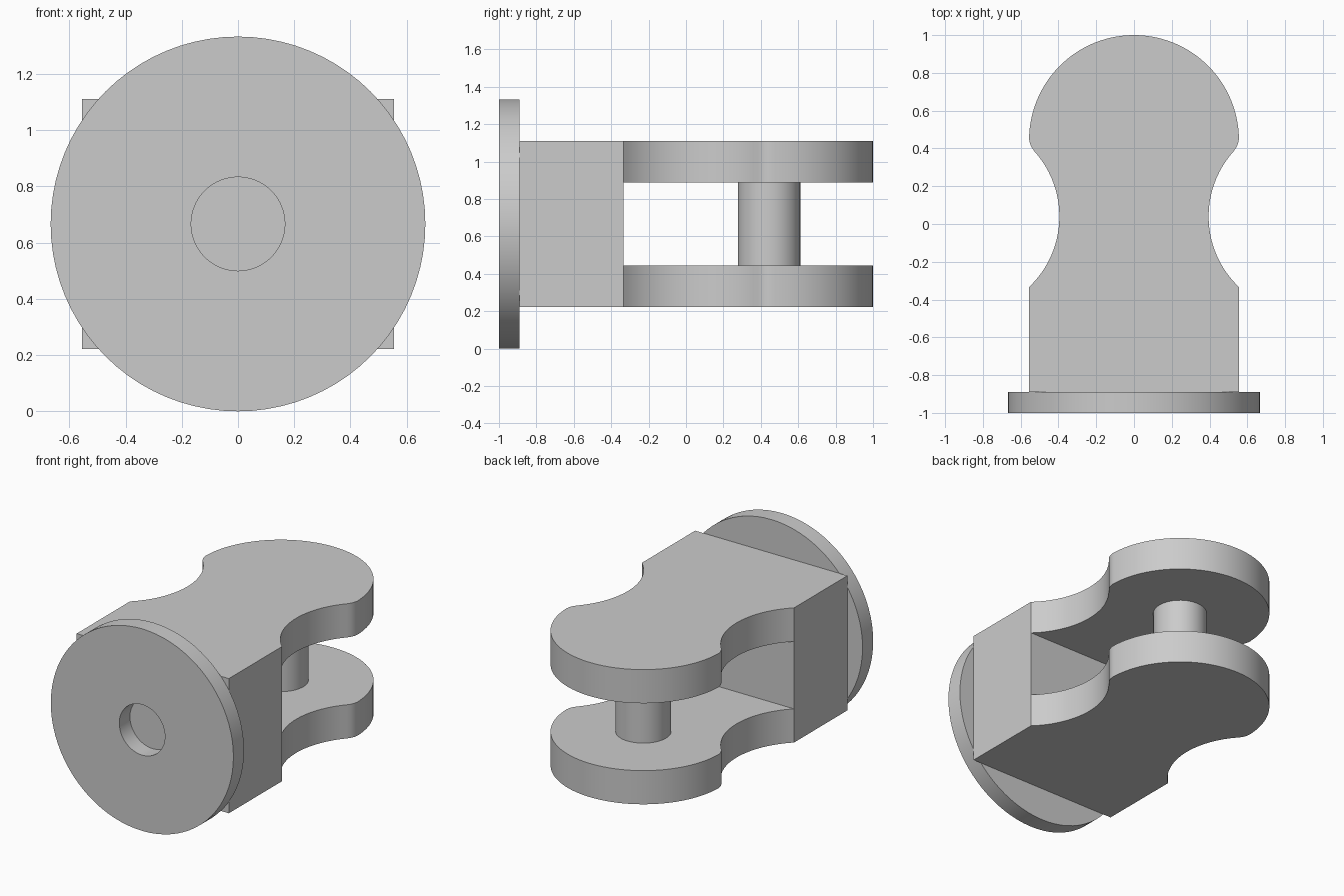
import bpy, bmesh
from math import sin, cos, pi, atan2, hypot
from mathutils import Matrix

cube = bpy.data.objects.get("Cube")
if cube:
    bpy.data.objects.remove(cube, do_unlink=True)

grey = bpy.data.materials.new("light_grey")
grey.use_nodes = True
colour = (0.6, 0.6, 0.6, 1)
grey.diffuse_color = colour
grey.node_tree.nodes["Principled BSDF"].inputs["Base Color"].default_value = colour

# Shared dimensions
U = 1 / 9
MID_Z = 6 * U
FLANGE_Y, SHOULDER_Y, HEAD_Y = -8 * U, -3 * U, 4 * U
HALF_W, HALF_H, SLOT_H = 5 * U, 4 * U, 2 * U


def add_object(name, bm):
    bmesh.ops.recalc_face_normals(bm, faces=bm.faces)
    mesh = bpy.data.meshes.new(name)
    bm.to_mesh(mesh)
    bm.free()
    mesh.materials.append(grey)
    obj = bpy.data.objects.new(name, mesh)
    bpy.context.collection.objects.link(obj)
    return obj


def smooth(obj):
    bpy.ops.object.select_all(action='DESELECT')
    obj.select_set(True)
    bpy.context.view_layer.objects.active = obj
    bpy.ops.object.shade_smooth_by_angle(angle=pi / 6)


def arc(cx, cy, r, start, end, steps):
    angles = [start + (end - start) * i / steps for i in range(steps + 1)]
    return [(cx + r * cos(a), cy + r * sin(a)) for a in angles]


def extrude_outline(points, low, high):
    bm = bmesh.new()
    face = bm.faces.new([bm.verts.new((x, y, low)) for x, y in points])
    new = bmesh.ops.extrude_face_region(bm, geom=[face])["geom"]
    bmesh.ops.translate(bm, vec=(0, 0, high - low),
                        verts=[v for v in new if isinstance(v, bmesh.types.BMVert)])
    return bm


def box(name, x0, x1, y0, y1, z0, z1):
    return add_object(name, extrude_outline([(x0, y0), (x1, y0), (x1, y1), (x0, y1)], z0, z1))


# Half outline of the fork: shoulder, concave waist, small fillet, round head
waist_x, waist_y, waist_r = 0.91, 0.04, 0.515
fillet_x, fillet_y, fillet_r = HALF_W - U, 0.46, U
to_waist = atan2(waist_y - fillet_y, waist_x - fillet_x)
half = [(HALF_W, FLANGE_Y), (HALF_W, SHOULDER_Y)]
half += arc(waist_x, waist_y, waist_r,
            pi + atan2(waist_y - SHOULDER_Y, waist_x - HALF_W), pi + to_waist, 24)[1:]
half += arc(fillet_x, fillet_y, fillet_r, to_waist, 0, 8)[1:]
half += arc(0, HEAD_Y, HALF_W, 0.06, pi / 2, 28)
outline = half + [(-x, y) for x, y in reversed(half[:-1])]

# Fork body: full-height outline with a slot cut between the two arms
body = add_object("fork_body", extrude_outline(outline, MID_Z - HALF_H, MID_Z + HALF_H))
cutter = box("slot_cutter", -1, 1, SHOULDER_Y, 1.5, MID_Z - SLOT_H, MID_Z + SLOT_H)
cutter.hide_render = True
cut = body.modifiers.new("slot", 'BOOLEAN')
cut.operation, cut.solver, cut.object = 'DIFFERENCE', 'EXACT', cutter
bpy.context.view_layer.objects.active = body
bpy.ops.object.modifier_apply(modifier=cut.name)
bpy.data.objects.remove(cutter, do_unlink=True)
smooth(body)

# Cross pin joining the arms
bm = bmesh.new()
bmesh.ops.create_cone(bm, cap_ends=True, segments=48, radius1=1.5 * U, radius2=1.5 * U,
                      depth=2 * SLOT_H, matrix=Matrix.Translation((0, HEAD_Y, MID_Z)))
smooth(add_object("cross_pin", bm))

# Round flange with a central hole, turned about the y axis
bm = bmesh.new()
ring = [bm.verts.new((r, y, MID_Z)) for r, y in
        ((1.5 * U, -1), (6 * U, -1), (6 * U, FLANGE_Y), (1.5 * U, FLANGE_Y))]
edges = [bm.edges.new((ring[i - 1], ring[i])) for i in range(4)]
bmesh.ops.spin(bm, geom=ring + edges, cent=(0, 0, MID_Z), axis=(0, 1, 0),
               angle=2 * pi, steps=80, use_merge=True)
bmesh.ops.remove_doubles(bm, verts=bm.verts, dist=0.0001)
smooth(add_object("round_flange", bm))
